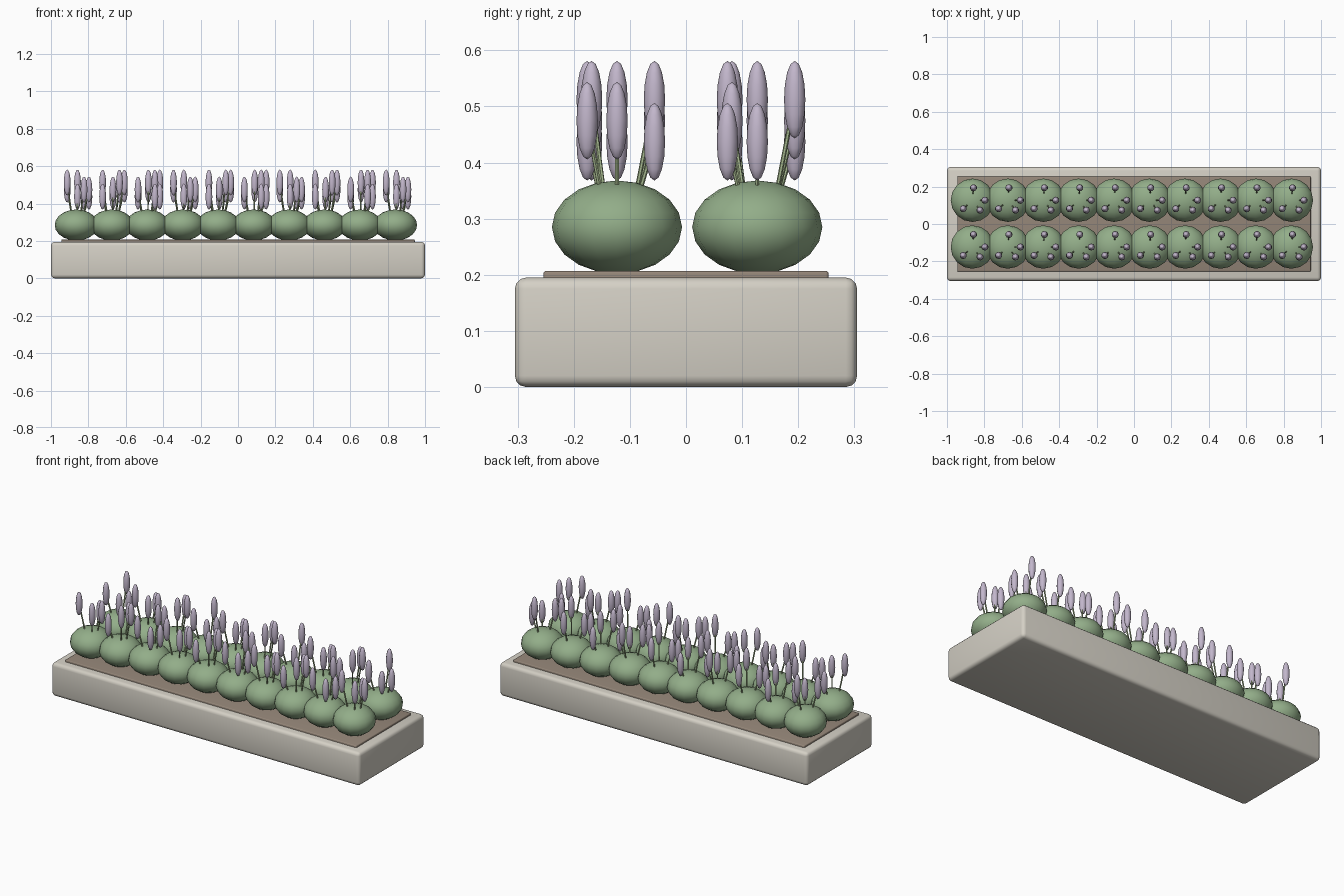
import bpy, bmesh
from math import radians, cos, sin
from mathutils import Matrix, Vector

if "Cube" in bpy.data.objects:
    bpy.data.objects.remove(bpy.data.objects["Cube"])


def material(name, rgb):
    m = bpy.data.materials.new(name)
    m.diffuse_color = (*rgb, 1)
    m.use_nodes = True
    m.node_tree.nodes["Principled BSDF"].inputs["Base Color"].default_value = m.diffuse_color
    return m


STONE = material("stone", (0.66, 0.63, 0.56))
SOIL = material("soil", (0.30, 0.24, 0.19))
LEAF = material("leaf", (0.29, 0.42, 0.25))
STEM = material("stem", (0.38, 0.48, 0.27))
BLOOM = material("bloom", (0.54, 0.47, 0.60))


def finish(name, bm, mat, smooth=True):
    me = bpy.data.meshes.new(name)
    bm.to_mesh(me)
    bm.free()
    me.materials.append(mat)
    for p in me.polygons:
        p.use_smooth = smooth
    ob = bpy.data.objects.new(name, me)
    bpy.context.collection.objects.link(ob)
    return ob


def box(name, size, z0, z1, bevel, mat):
    bm = bmesh.new()
    bmesh.ops.create_cube(bm, size=1, matrix=Matrix.Translation((0, 0, (z0 + z1) / 2))
                          @ Matrix.Diagonal((*size, z1 - z0, 1)))
    bmesh.ops.bevel(bm, geom=bm.edges[:], offset=bevel, segments=3, profile=0.5, affect='EDGES')
    ob = finish(name, bm, mat)
    bpy.context.view_layer.objects.active = ob
    ob.select_set(True)
    bpy.ops.object.shade_smooth_by_angle(angle=radians(35))
    ob.select_set(False)


def ellipsoid(bm, centre, r, rz, seg, rings):
    bmesh.ops.create_uvsphere(bm, u_segments=seg, v_segments=rings, radius=1,
                              matrix=Matrix.Translation(centre) @ Matrix.Diagonal((r, r, rz, 1)))


def rod(bm, a, b, r):
    d = b - a
    bmesh.ops.create_cone(bm, cap_ends=True, segments=6, radius1=r, radius2=r, depth=d.length,
                          matrix=Matrix.Translation((a + b) / 2)
                          @ d.to_track_quat('Z', 'Y').to_matrix().to_4x4())


# Planter and soil bed
box("planter", (2.0, 0.61), 0, 0.195, 0.02, STONE)
box("soil", (1.89, 0.508), 0.15, 0.207, 0.005, SOIL)

# Two rows of ten lavender plants, four flower spikes each
for j, y in enumerate((-0.123, 0.127)):
    for i in range(10):
        c = Vector((-0.864 + 0.1895 * i, y, 0))
        bush, stems, blooms = bmesh.new(), bmesh.new(), bmesh.new()
        ellipsoid(bush, c + Vector((0, 0, 0.285)), 0.116, 0.083, 16, 10)
        for k in range(4):
            a = radians(-137.5 * k)
            out = Vector((cos(a), sin(a), 0)) * 0.067
            h = 0.437 + 0.0375 * ((k + i + 1 - j) % 3)
            tip = c + out + Vector((0, 0, h))
            rod(stems, c + out * 0.35 + Vector((0, 0, 0.29)), tip, 0.004)
            ellipsoid(blooms, tip, 0.019, 0.069, 10, 8)
        tag = f"_{j}_{i}"
        finish("bush" + tag, bush, LEAF)
        finish("stems" + tag, stems, STEM, False)
        finish("flower_spikes" + tag, blooms, BLOOM)
